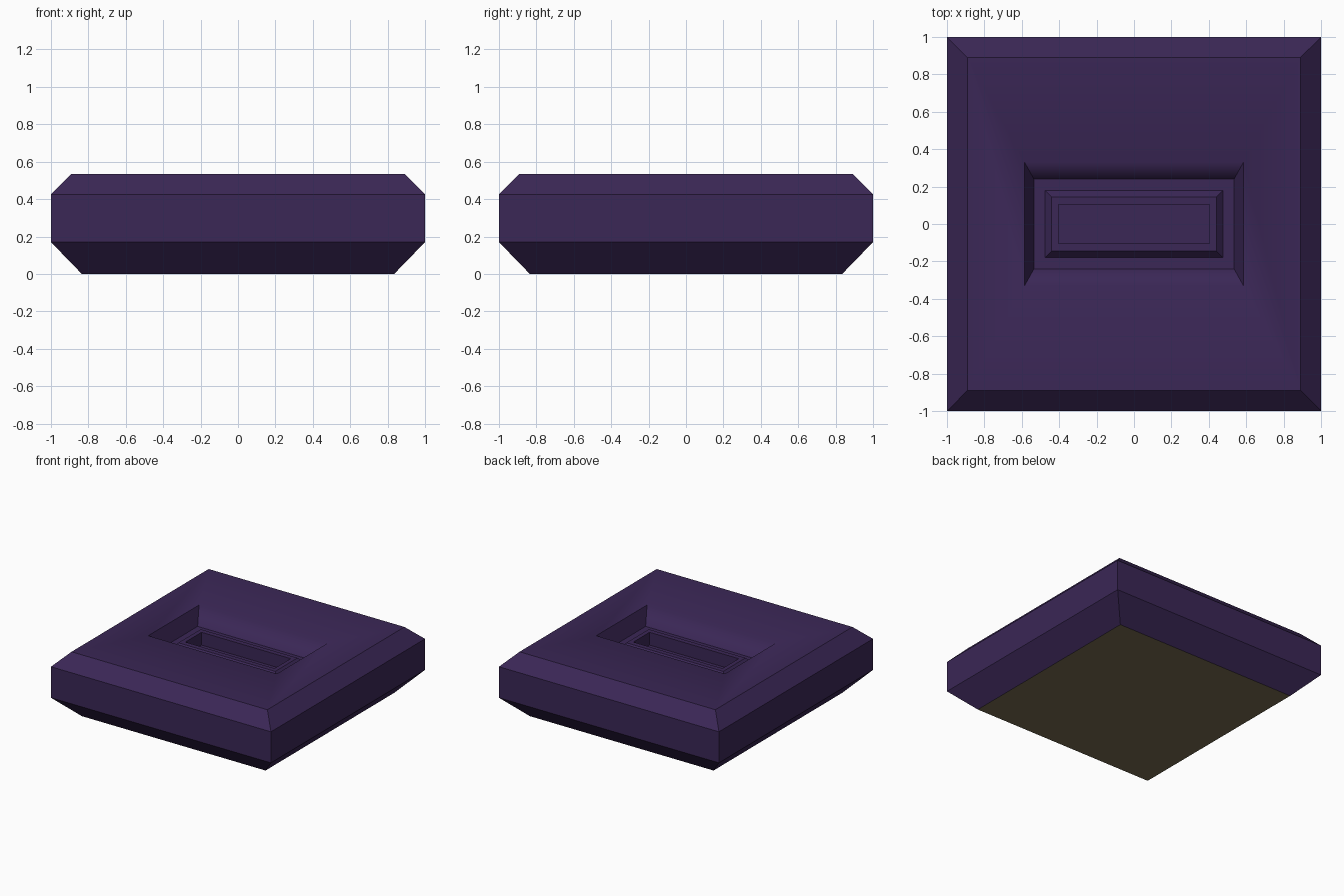
import bpy, bmesh

if "Cube" in bpy.data.objects:
    bpy.data.objects.remove(bpy.data.objects["Cube"])


def material(name, rgb):
    m = bpy.data.materials.new(name)
    m.diffuse_color = (*rgb, 1.0)
    m.use_nodes = True
    m.node_tree.nodes["Principled BSDF"].inputs["Base Color"].default_value = m.diffuse_color
    return m


purple = material("dark purple", (0.043, 0.020, 0.093))
olive = material("olive underside", (0.185, 0.148, 0.082))

# rectangular sections (half width, half depth, height), underside to socket floor
SECTIONS = [
    (0.835, 0.835, 0.0),      # underside
    (1.0, 1.0, 0.17),         # lower chamfer
    (1.0, 1.0, 0.425),        # side wall
    (0.89, 0.89, 0.535),      # upper chamfer
    (0.585, 0.33, 0.535),     # recess lip
    (0.535, 0.24, 0.407),     # recess wall
    (0.475, 0.18, 0.407),     # recess floor
    (0.44, 0.145, 0.445),     # raised rim, sloped side
    (0.405, 0.105, 0.445),    # raised rim, top
    (0.405, 0.105, 0.34),     # socket wall
]
TOP, LIP = 3, 4

bm = bmesh.new()
rings = [[bm.verts.new((sx * hx, sy * hy, z))
          for sx, sy in ((-1, -1), (1, -1), (1, 1), (-1, 1))]
         for hx, hy, z in SECTIONS]
for a, b in zip(rings, rings[1:]):
    for i in range(4):
        j = (i + 1) % 4
        bm.faces.new((a[i], a[j], b[j], b[i]))
bm.faces.new(rings[-1])
bottom = bm.faces.new(rings[0][::-1])
bottom.material_index = 1

# all edges stay crisp, except where the top runs into the long recess walls
for f in bm.faces:
    f.smooth = True
for e in bm.edges:
    e.smooth = False
for i in range(4):
    bm.edges.get((rings[TOP][i], rings[LIP][i])).smooth = True
for i in (0, 2):
    bm.edges.get((rings[LIP][i], rings[LIP][i + 1])).smooth = True

mesh = bpy.data.meshes.new("recessed_block")
bm.to_mesh(mesh)
bm.free()
mesh.materials.append(purple)
mesh.materials.append(olive)
block = bpy.data.objects.new("recessed_block", mesh)
bpy.context.collection.objects.link(block)
